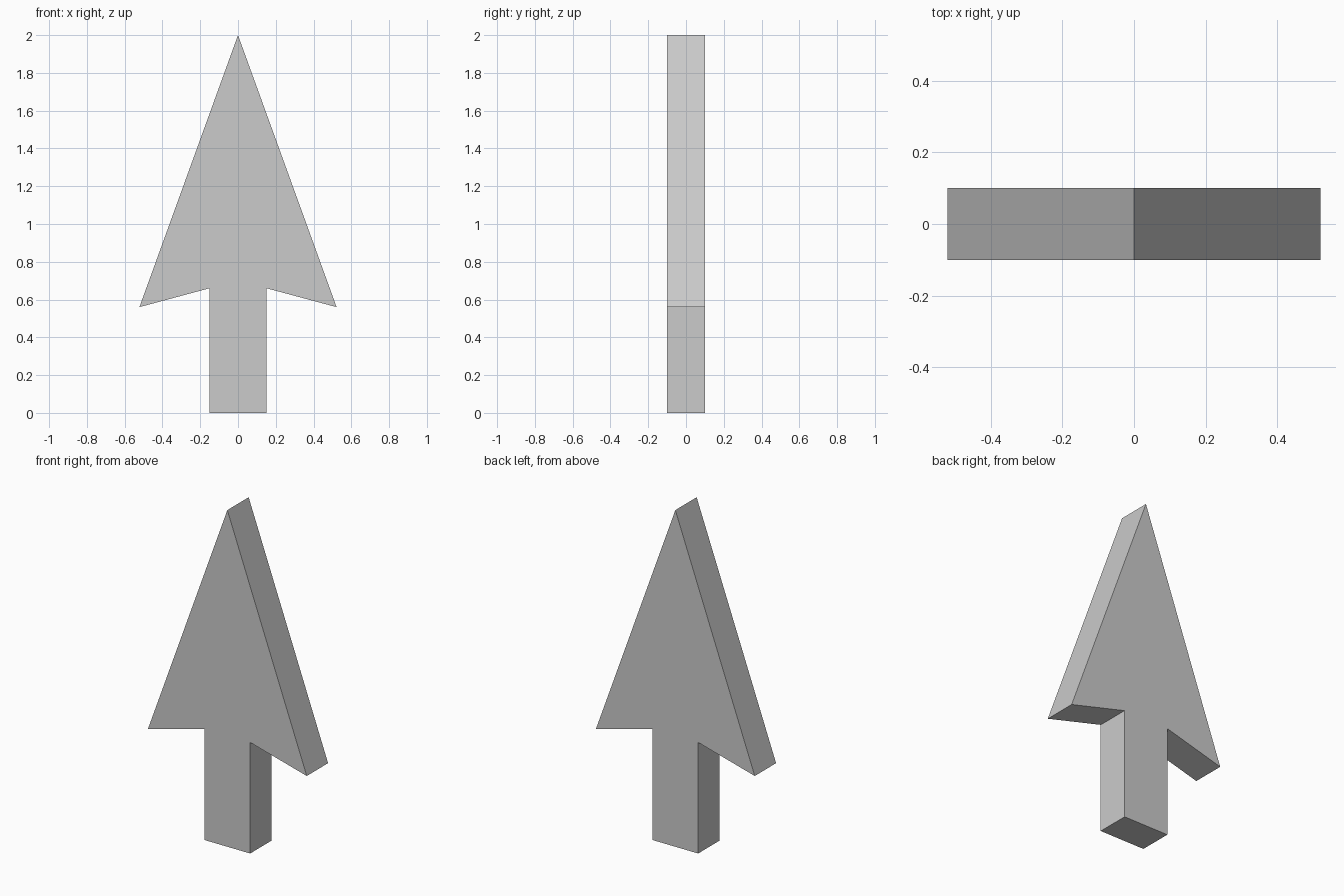
import bpy
import bmesh

if "Cube" in bpy.data.objects:
    bpy.data.objects.remove(bpy.data.objects["Cube"])

HALF_DEPTH = 0.1

# right half of the arrow outline (x, z), from the shaft foot up to the tip
half = [(0.15, 0.0), (0.15, 0.66), (0.522, 0.56)]
outline = half + [(0.0, 2.0)] + [(-x, z) for x, z in reversed(half)]

# flat arrow: outline face extruded from front to back
bm = bmesh.new()
front = bm.faces.new([bm.verts.new((x, -HALF_DEPTH, z)) for x, z in outline])
extruded = bmesh.ops.extrude_face_region(bm, geom=[front], use_keep_orig=True)
back_verts = [g for g in extruded["geom"] if isinstance(g, bmesh.types.BMVert)]
bmesh.ops.translate(bm, verts=back_verts, vec=(0, 2 * HALF_DEPTH, 0))
bmesh.ops.recalc_face_normals(bm, faces=bm.faces)

mesh = bpy.data.meshes.new("arrow")
bm.to_mesh(mesh)
bm.free()
bpy.context.collection.objects.link(bpy.data.objects.new("arrow", mesh))
